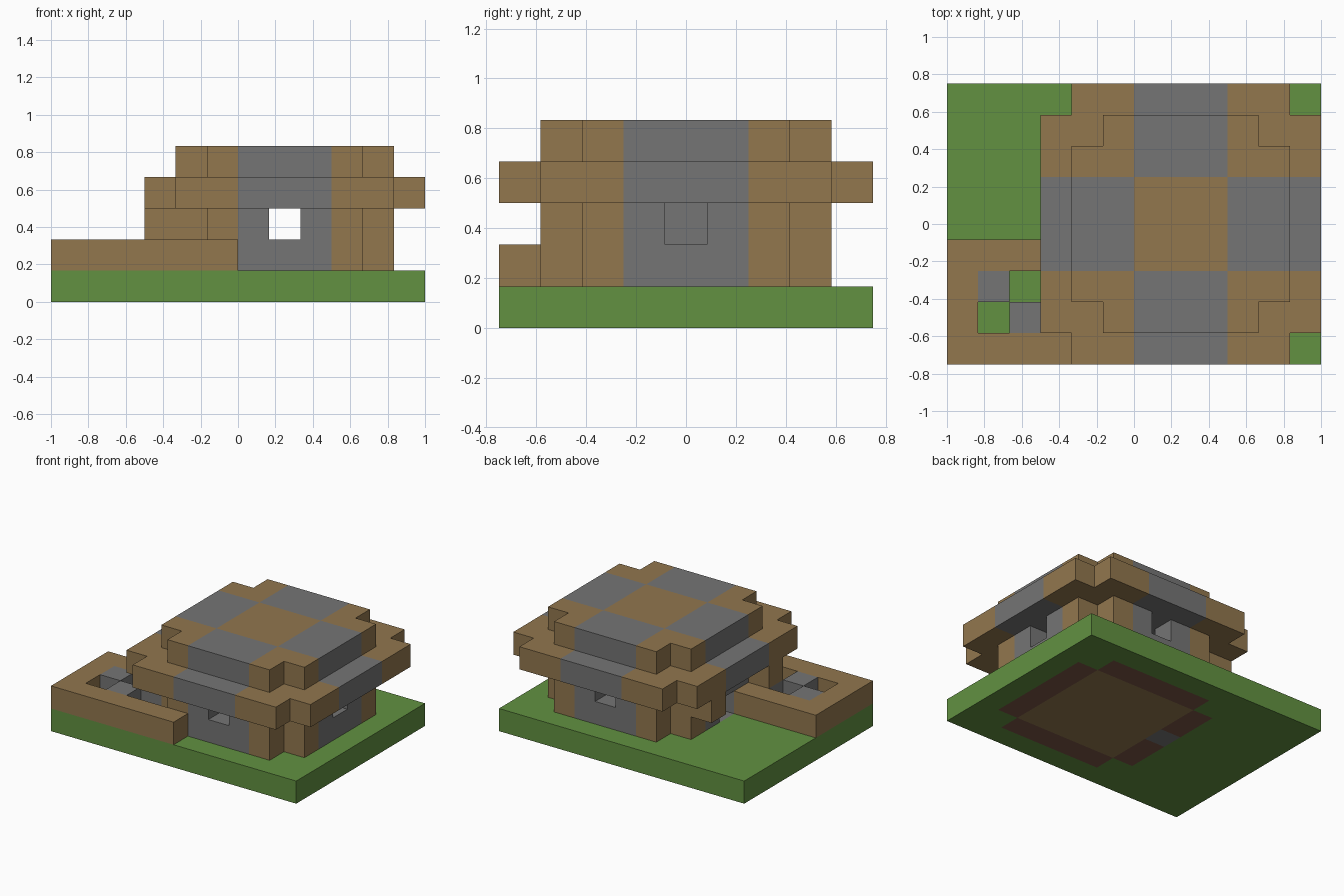
import bpy
import bmesh
from mathutils import Vector

cube = bpy.data.objects.get("Cube")
if cube:
    bpy.data.objects.remove(cube, do_unlink=True)

S = 1 / 6                               # edge length of one block
ORIGIN = Vector((-6, -4.5, 0))          # 12 x 9 block grid centred on the origin


def material(name, color):
    m = bpy.data.materials.new(name)
    m.use_nodes = True
    m.diffuse_color = (*color, 1)
    m.node_tree.nodes["Principled BSDF"].inputs["Base Color"].default_value = (*color, 1)
    return m


GRASS = material("grass_green", (0.122, 0.283, 0.053))
WOOD = material("wood_brown", (0.287, 0.184, 0.076))
STONE = material("stone_grey", (0.178, 0.178, 0.178))
EARTH = material("dark_brown", (0.195, 0.093, 0.061))


def box(i0, i1, j0, j1, k):
    """Block cells in inclusive ranges on one layer."""
    return {(i, j, k) for i in range(i0, i1 + 1) for j in range(j0, j1 + 1)}


def notched(i0, i1, j0, j1, k):
    """A slab of blocks without its four corner blocks."""
    return box(i0, i1, j0, j1, k) - {(i, j, k) for i in (i0, i1) for j in (j0, j1)}


def patchwork(cell):
    """Stone across the middle of each side, wood at the corners and centre."""
    i, j, _ = cell
    return STONE if (6 <= i <= 8) != (3 <= j <= 5) else WOOD


def build(name, cells, paint):
    """Make one object from blocks, leaving out faces between its own blocks."""
    bm = bmesh.new()
    mats, verts = [], {}

    def vert(p):
        key = tuple(p)
        if key not in verts:
            verts[key] = bm.verts.new((Vector(p) + ORIGIN) * S)
        return verts[key]

    for cell in sorted(cells):
        mat = paint(cell) if callable(paint) else paint
        if mat not in mats:
            mats.append(mat)
        for axis in range(3):
            u, v = (axis + 1) % 3, (axis + 2) % 3
            for side in (0, 1):
                near = list(cell)
                near[axis] += 2 * side - 1
                if tuple(near) in cells:
                    continue
                corners = []
                for a, b in ((0, 0), (1, 0), (1, 1), (0, 1)):
                    p = list(cell)
                    p[axis] += side
                    p[u] += a
                    p[v] += b
                    corners.append(vert(p))
                face = bm.faces.new(corners if side else corners[::-1])
                face.material_index = mats.index(mat)
    mesh = bpy.data.meshes.new(name)
    bm.to_mesh(mesh)
    bm.free()
    for mat in mats:
        mesh.materials.append(mat)
    obj = bpy.data.objects.new(name, mesh)
    bpy.context.collection.objects.link(obj)


# Base: lawn with the house footprint set into it
footprint = notched(4, 10, 1, 7, 0)
floor = box(5, 9, 2, 6, 0)
doorstep = {(4, 4, 0)}
build("lawn", box(0, 11, 0, 8, 0) - footprint, GRASS)
build("foundation", footprint - floor - doorstep, EARTH)
build("floor", floor, WOOD)
build("doorstep", doorstep, STONE)

# Walls: two courses, with a low door and three windows
walls = set()
for k in (1, 2):
    walls |= notched(4, 10, 1, 7, k) - box(5, 9, 2, 6, k)
walls -= {(4, 4, 1), (7, 1, 2), (7, 7, 2), (10, 4, 2)}
build("walls", walls, patchwork)

# Brackets under the eaves on the door side
build("eave_brackets", {(3, 2, 2), (3, 6, 2)}, WOOD)

# Stepped roof
build("roof_eaves", notched(3, 11, 0, 8, 3), patchwork)
build("roof_top", notched(4, 10, 1, 7, 4), patchwork)

# Garden border and the chequered stones inside it
border = box(0, 5, 0, 0, 1) | box(0, 0, 0, 3, 1) | box(0, 3, 3, 3, 1)
build("garden_border", border, WOOD)
stones = {c for c in box(1, 3, 1, 2, 1) if (c[0] + c[1]) % 2}
build("garden_stones", stones, STONE)
